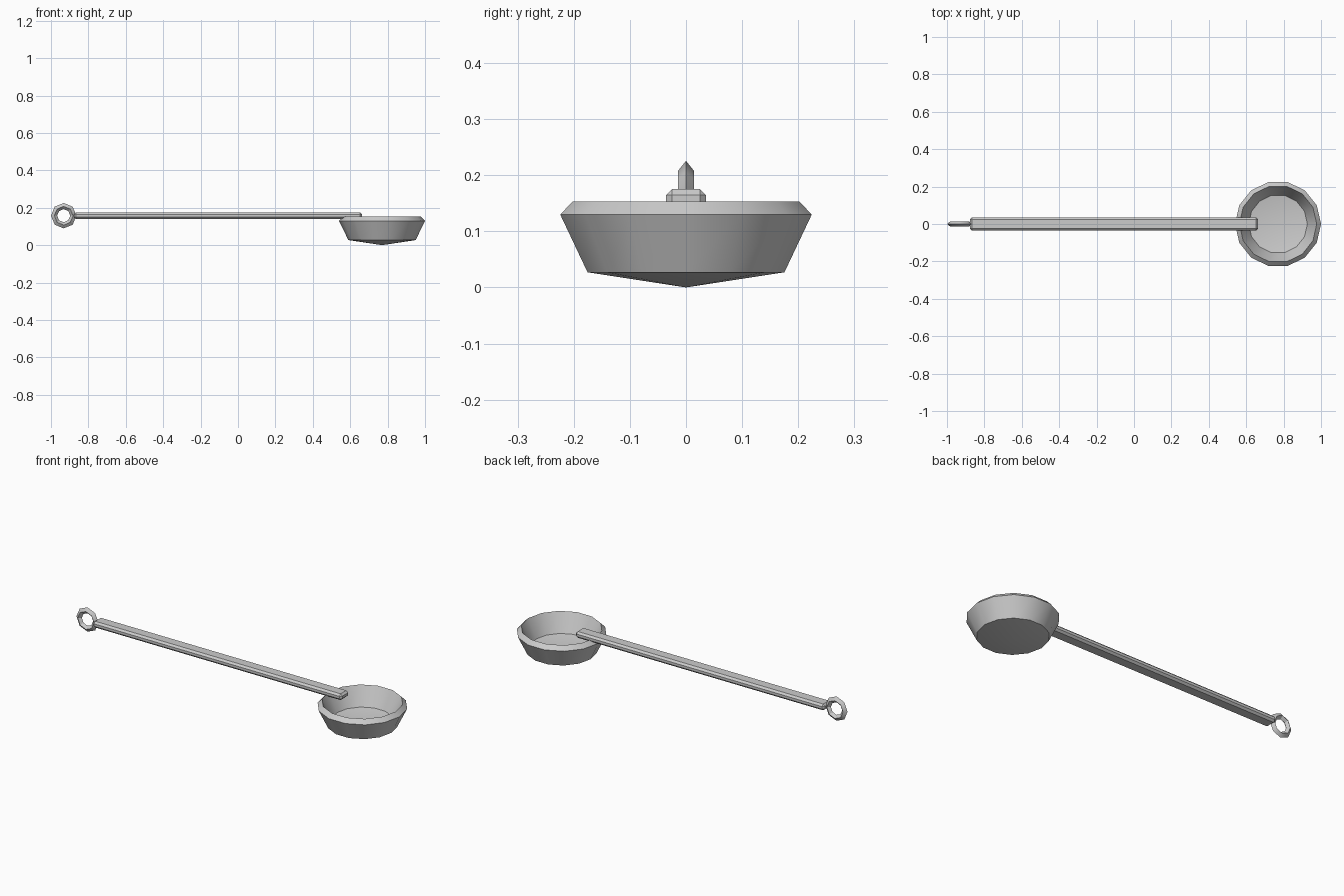
import bpy, bmesh
from math import pi, sin, cos, radians

cube = bpy.data.objects.get("Cube")
if cube:
    bpy.data.objects.remove(cube, do_unlink=True)

steel = bpy.data.materials.new("grey_steel")
steel.use_nodes = True
GREY = (0.6, 0.6, 0.6, 1)
steel.diffuse_color = GREY
steel.node_tree.nodes["Principled BSDF"].inputs["Base Color"].default_value = GREY


def add_part(name, bm, location, smooth_angle):
    bmesh.ops.recalc_face_normals(bm, faces=bm.faces)
    mesh = bpy.data.meshes.new(name)
    bm.to_mesh(mesh)
    bm.free()
    mesh.materials.append(steel)
    obj = bpy.data.objects.new(name, mesh)
    obj.location = location
    bpy.context.collection.objects.link(obj)
    bpy.ops.object.select_all(action="DESELECT")
    obj.select_set(True)
    bpy.context.view_layer.objects.active = obj
    bpy.ops.object.shade_smooth_by_angle(angle=radians(smooth_angle))
    return obj


def lathe(profile, sides, closed=False):
    """Revolve (radius, height) points around z."""
    bm = bmesh.new()
    verts = [bm.verts.new((r, 0, z)) for r, z in profile]
    pairs = list(zip(verts, verts[1:]))
    if closed:
        pairs.append((verts[-1], verts[0]))
    edges = [bm.edges.new(p) for p in pairs]
    bmesh.ops.spin(bm, geom=verts + edges, cent=(0, 0, 0), axis=(0, 0, 1),
                   angle=2 * pi, steps=sides, use_merge=False)
    bmesh.ops.remove_doubles(bm, verts=bm.verts, dist=0.0005)
    return bm


# Bowl: shallow cone base, flared wall, bevelled rim and matching inside
bowl_profile = [(0, 0), (0.18, 0.027), (0.23, 0.13),
                (0.207, 0.153), (0.157, 0.05), (0, 0.025)]
add_part("bowl", lathe(bowl_profile, 14), (0.77, 0, 0), 30)

# Handle: long flat bar with chamfered edges
bm = bmesh.new()
bmesh.ops.create_cube(bm, size=1)
bmesh.ops.scale(bm, vec=(1.54, 0.071, 0.035), verts=bm.verts)
bmesh.ops.bevel(bm, geom=bm.edges[:], offset=0.0105, segments=1,
                affect="EDGES", profile=0.5)
add_part("handle", bm, (-0.107, 0, 0.1575), 30)

# Hanging ring: eight-sided loop with a diamond section, standing upright
ring_profile = [(0.068, 0), (0.05, 0.0145), (0.035, 0), (0.05, -0.0145)]
ring = add_part("hanging_ring", lathe(ring_profile, 8, closed=True),
                (-0.932, 0, 0.1575), 30)
ring.rotation_euler.x = pi / 2
